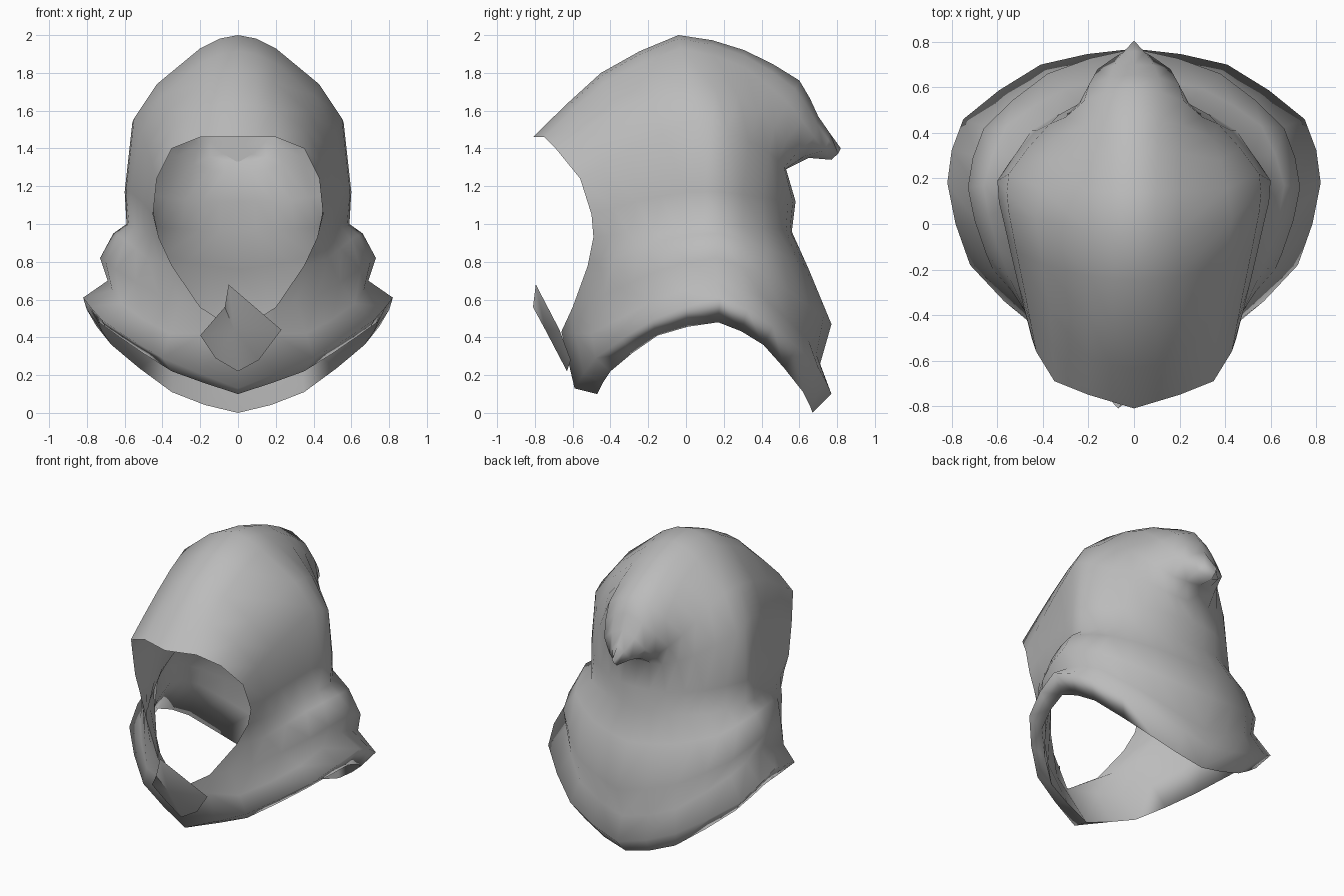
import bpy, bmesh
from mathutils import Vector

if "Cube" in bpy.data.objects:
    bpy.data.objects.remove(bpy.data.objects["Cube"])

cloth = bpy.data.materials.new("grey_cloth")
cloth.diffuse_color = (0.5, 0.5, 0.5, 1)
cloth.use_nodes = True
cloth.node_tree.nodes["Principled BSDF"].inputs["Base Color"].default_value = cloth.diffuse_color

# Half-profiles running from the face opening round to the back centre line
HEAD = [
    [(0, -.81, 1.46), (0, -.45, 1.8), (0, -.04, 2), (0, .31, 1.92), (0, .6, 1.76), (0, .7, 1.57), (0, .82, 1.4)],
    [(.2, -.75, 1.46), (.19, -.43, 1.75), (.2, -.03, 1.93), (.2, .31, 1.83), (.22, .54, 1.64), (.16, .68, 1.46), (0, .77, 1.34)],
    [(.35, -.69, 1.4), (.37, -.38, 1.6), (.43, .02, 1.74), (.38, .28, 1.67), (.3, .47, 1.52), (.17, .59, 1.38), (0, .65, 1.35)],
    [(.43, -.56, 1.24), (.48, -.3, 1.4), (.55, .05, 1.56), (.55, .22, 1.5), (.37, .44, 1.38), (.18, .52, 1.3), (0, .53, 1.29)],
    [(.45, -.5, 1.05), (.51, -.26, 1.12), (.57, 0, 1.17), (.6, .19, 1.17), (.43, .41, 1.14), (.22, .54, 1.12), (0, .58, 1.12)],
]
COWL = [
    [(.42, -.49, .93), (.49, -.3, .95), (.55, -.05, .98), (.59, .18, 1.0), (.45, .41, .98), (.23, .53, .97), (0, .56, .96)],
    [(.35, -.52, .78), (.48, -.38, .82), (.6, -.1, .92), (.66, .17, .95), (.56, .43, .87), (.31, .59, .8), (0, .65, .76)],
    [(.2, -.6, .56), (.42, -.44, .62), (.65, -.13, .76), (.73, .16, .82), (.66, .42, .72), (.38, .66, .56), (0, .77, .47)],
    [(0, -.66, .43), (.36, -.5, .42), (.62, -.2, .58), (.69, .16, .7), (.64, .42, .6), (.37, .65, .38), (0, .71, .26)],
    [(0, -.59, .13), (.4, -.48, .29), (.72, -.18, .49), (.82, .18, .61), (.75, .46, .46), (.41, .7, .24), (0, .77, .1)],
    [(0, -.47, .1), (.35, -.4, .22), (.64, -.15, .41), (.74, .17, .48), (.67, .41, .36), (.35, .62, .11), (0, .67, 0)],
]


def midpoint(a, b, c, d):
    """Gently curved midpoint between b and c."""
    return (b + c) / 2 + (b + c - a - d) / 28


def smooth_row(row):
    """Add a midpoint between each pair of profile points."""
    p = [Vector(q) for q in row]
    back = Vector((-p[-2].x, p[-2].y, p[-2].z)) if p[-2].x > 0 else 2 * p[-1] - p[-2]
    ext = [2 * p[0] - p[1]] + p + [back]
    out = [p[0]]
    for i in range(1, len(p)):
        out += [midpoint(*ext[i - 1:i + 3]), ext[i + 1]]
    return out


def inset(p, depth, head):
    """Move a point inward for the lining; the pointed tip is left out."""
    core = Vector((0, max(-.4, min(.25, p.y)), min(p.z, 1.2)))
    q = p + (core - p).normalized() * depth
    if head:
        q.y = min(q.y, .53)
    return q


def finish(name, bm, angle):
    me = bpy.data.meshes.new(name)
    bm.to_mesh(me)
    bm.free()
    me.materials.append(cloth)
    ob = bpy.data.objects.new(name, me)
    bpy.context.collection.objects.link(ob)
    bpy.ops.object.select_all(action='DESELECT')
    ob.select_set(True)
    bpy.context.view_layer.objects.active = ob
    bpy.ops.object.shade_smooth_by_angle(angle=angle)
    return ob


# Hood with folded cowl and turned-under hem, mirrored across x
rows = [smooth_row(r) for r in HEAD + COWL]
flip = Vector((-1, 1, 1))
crown = [(a + b) / 2 + (a + b - b * flip - c) / 16 for a, b, c in zip(*rows[:3])]  # rounds the ridge
crown[0] = (rows[0][0] + rows[1][0]) / 2
crown[-1].x = 0
rows.insert(1, crown)
bm = bmesh.new()
grid = [[bm.verts.new(q) for q in r] for r in rows]
for a, b in zip(grid, grid[1:]):
    for j in range(len(a) - 1):
        bm.faces.new((a[j], b[j], b[j + 1], a[j + 1]))

# Lining joined to the face opening and to the bottom of the hem
lining = []
for i, r in enumerate(rows[:10]):
    depth = .09 if i == 8 else .055
    lining.append([grid[i][0]] + [
        bm.verts.new(inset(q, depth * min(1, .5 * j), i < 6)) for j, q in enumerate(r) if j])
lining.append(grid[11])
for a, b in zip(lining, lining[1:]):
    for j in range(len(a) - 1):
        bm.faces.new((a[j + 1], b[j + 1], b[j], a[j]))
hood = finish("hood", bm, 2.2)
mirror = hood.modifiers.new("mirror", 'MIRROR')
mirror.use_clip = True
mirror.merge_threshold = 0.002

# Pointed cloth flap over the chin, folded along a centre ridge
bm = bmesh.new()
centre = bm.verts.new((-.02, -.745, .44))
edge = [bm.verts.new(q) for q in [
    (-.05, -.795, .68), (-.07, -.81, .56), (-.2, -.67, .41), (-.12, -.62, .29),
    (0, -.63, .22), (.11, -.61, .28), (.23, -.67, .44)]]
for i, v in enumerate(edge):
    bm.faces.new((centre, v, edge[(i + 1) % len(edge)]))
finish("chin_flap", bm, 0.9)
